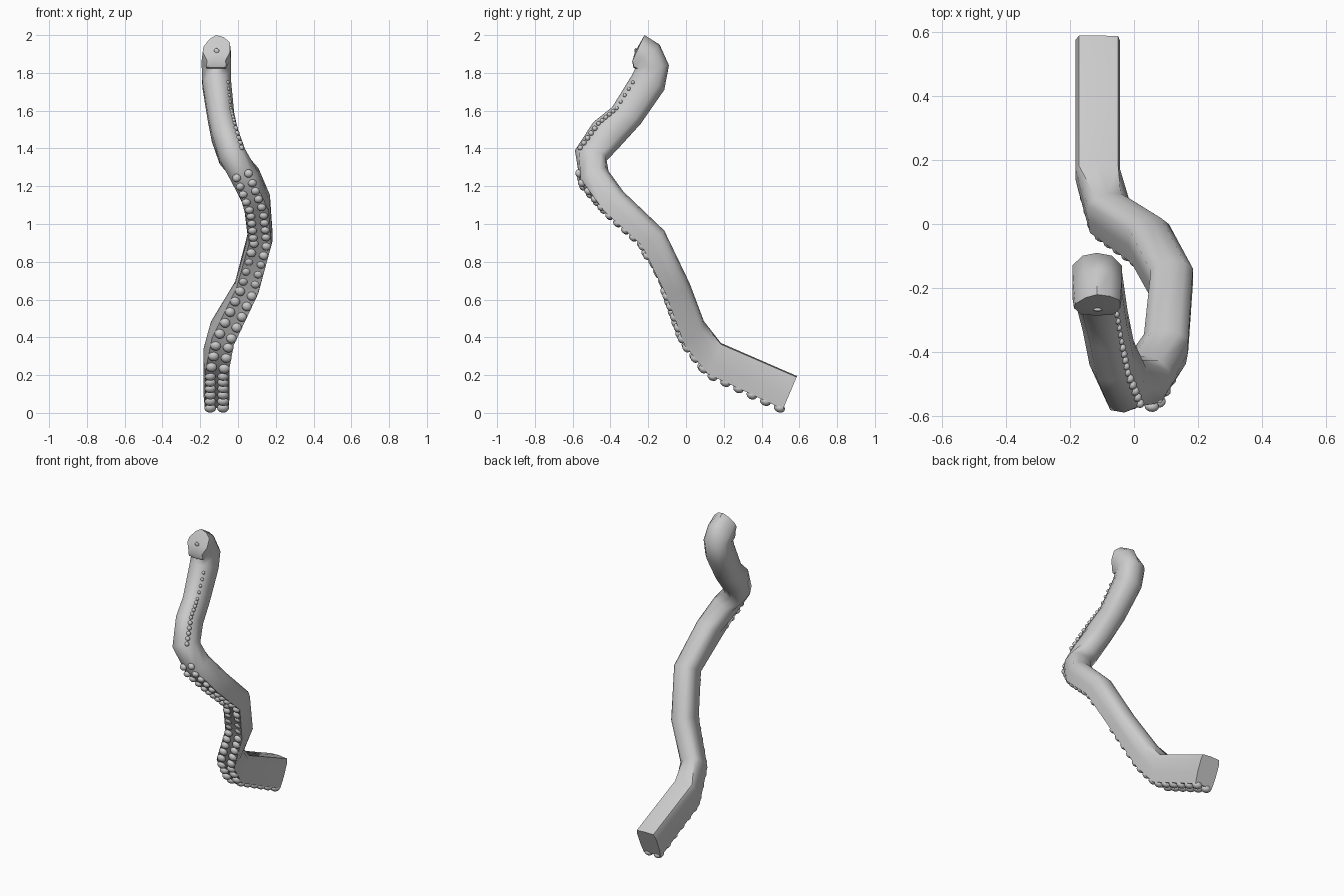
import bpy, bmesh, math
from mathutils import Vector, Matrix

if "Cube" in bpy.data.objects:
    bpy.data.objects.remove(bpy.data.objects["Cube"])

# Stations along the arm: centre x, half width, inner (sucker side) y,z, outer (back) y,z
STATIONS = [
    (-0.113, 0.069, 0.512, 0.016, 0.588, 0.195),
    (-0.113, 0.069, 0.110, 0.205, 0.185, 0.370),
    (-0.080, 0.068, -0.020, 0.375, 0.095, 0.485),
    (0.047, 0.066, -0.115, 0.640, 0.020, 0.685),
    (0.118, 0.066, -0.240, 0.890, -0.115, 0.965),
    (0.100, 0.070, -0.430, 1.060, -0.330, 1.170),
    (0.040, 0.076, -0.560, 1.215, -0.410, 1.280),
    (-0.030, 0.074, -0.588, 1.390, -0.420, 1.335),
    (-0.070, 0.070, -0.490, 1.540, -0.340, 1.420),
    (-0.090, 0.070, -0.390, 1.620, -0.240, 1.530),
    (-0.113, 0.076, -0.285, 1.790, -0.115, 1.710),
    (-0.115, 0.077, -0.270, 1.822, -0.090, 1.840),
    (-0.115, 0.077, -0.278, 1.828, -0.140, 1.950),
    (-0.115, 0.072, -0.285, 1.862, -0.220, 2.000),
]
# Cross sections: u across (in half widths), v from sucker side (0) to back (1)
LOWER = [(-0.9, 0.02), (0, 0.05), (0.9, 0.02), (1, 0.4), (1, 0.78),
         (0.6, 0.95), (0, 1), (-0.6, 0.95), (-1, 0.78), (-1, 0.4)]
BASE = LOWER[:4] + [(1, 0.8), (0.92, 0.97), (0, 1), (-0.85, 0.99), (-1, 0.82), (-1, 0.4)]
UPPER = [(-0.65, 0.08), (0, 0), (0.65, 0.08), (1, 0.4)] + LOWER[4:]
TIP = [(-0.68, 0.02), (0, 0), (0.68, 0.02), (1, 0.35), (1, 0.72),
       (0.55, 0.92), (0, 1), (-0.5, 0.85), (-0.95, 0.55), (-1, 0.35)]

inner = [Vector((s[0], s[2], s[3])) for s in STATIONS]
outer = [Vector((s[0], s[4], s[5])) for s in STATIONS]
mid = [(a + b) / 2 for a, b in zip(inner, outer)]


def side_axis(i):
    """Sideways direction of the arm at station i."""
    a, b = mid[max(i - 1, 0)], mid[min(i + 1, len(mid) - 1)]
    t = (b - a).normalized()
    return (Vector((1, 0, 0)) - t * t.x).normalized()


def surface(i, u, v):
    return inner[i].lerp(outer[i], v) + side_axis(i) * u * STATIONS[i][1]


def section(i):
    return BASE if i < 2 else LOWER if i < 6 else UPPER if i < 12 else TIP


def finish(bm, name, angle):
    bmesh.ops.recalc_face_normals(bm, faces=bm.faces)
    mesh = bpy.data.meshes.new(name)
    bm.to_mesh(mesh)
    bm.free()
    ob = bpy.data.objects.new(name, mesh)
    bpy.context.collection.objects.link(ob)
    bpy.ops.object.select_all(action='DESELECT')
    ob.select_set(True)
    bpy.context.view_layer.objects.active = ob
    bpy.ops.object.shade_smooth_by_angle(angle=math.radians(angle))
    return ob


# Arm body: loft of the sections, flat base and shallow pointed tip
bm = bmesh.new()
rings = [[bm.verts.new(surface(i, u, v)) for u, v in section(i)]
         for i in range(len(STATIONS))]
n = len(LOWER)
for a, b in zip(rings, rings[1:]):
    for k in range(n):
        bm.faces.new((a[k], a[(k + 1) % n], b[(k + 1) % n], b[k]))
bm.faces.new(rings[0])
tip = bm.verts.new((-0.113, -0.268, 1.915))
for k in range(n):
    bm.faces.new((rings[-1][k], rings[-1][(k + 1) % n], tip))
finish(bm, "arm_body", 50)


def add_sucker(bm, pos, axes, size):
    """Flattened ball with its thin direction along the last axis."""
    rot = Matrix(axes).transposed().to_4x4()
    mat = Matrix.Translation(pos) @ rot @ Matrix.Diagonal((*size, 1))
    bmesh.ops.create_uvsphere(bm, u_segments=12, v_segments=8, radius=1, matrix=mat)


# Paired suckers along the inner side
bm = bmesh.new()
travelled, next_at = 0.0, 0.02
for i in range(7):
    a, b = inner[i], inner[i + 1]
    length = (b - a).length
    t = (b - a).normalized()
    while next_at < travelled + length:
        f = (next_at - travelled) / length
        pos = a.lerp(b, f)
        if pos.z > 1.28:
            break
        side = side_axis(i).lerp(side_axis(i + 1), f)
        side = (side - t * side.dot(t)).normalized()
        normal = side.cross(t).normalized()
        r = 0.032 - 0.009 * min(next_at / 1.5, 1)
        sink = 0.014 if 0.67 < pos.z < 0.8 else 0.002
        for sgn in (-1, 1):
            add_sucker(bm, pos + side * sgn * 0.034 - normal * sink,
                       (side, t, normal), (r, r * 0.95, r * 0.75))
        next_at += 0.082 - 0.025 * min(next_at / 1.2, 1)
    travelled += length
finish(bm, "paired_suckers", 60)

# Small half-buried suckers along the right edge of the upper arm
bm = bmesh.new()
for i in range(7, 10):
    a, b = surface(i, 0.72, 0.13), surface(i + 1, 0.72, 0.13)
    for k in range(5):
        r = 0.014 - 0.002 * (i - 7)
        add_sucker(bm, a.lerp(b, k / 5), ((1, 0, 0), (0, 1, 0), (0, 0, 1)), (r, r, r))
# Tip sucker
add_sucker(bm, Vector((-0.113, -0.267, 1.917)), ((1, 0, 0), (0, 0, 1), (0, -1, 0)),
           (0.014, 0.014, 0.006))
finish(bm, "small_suckers", 60)
